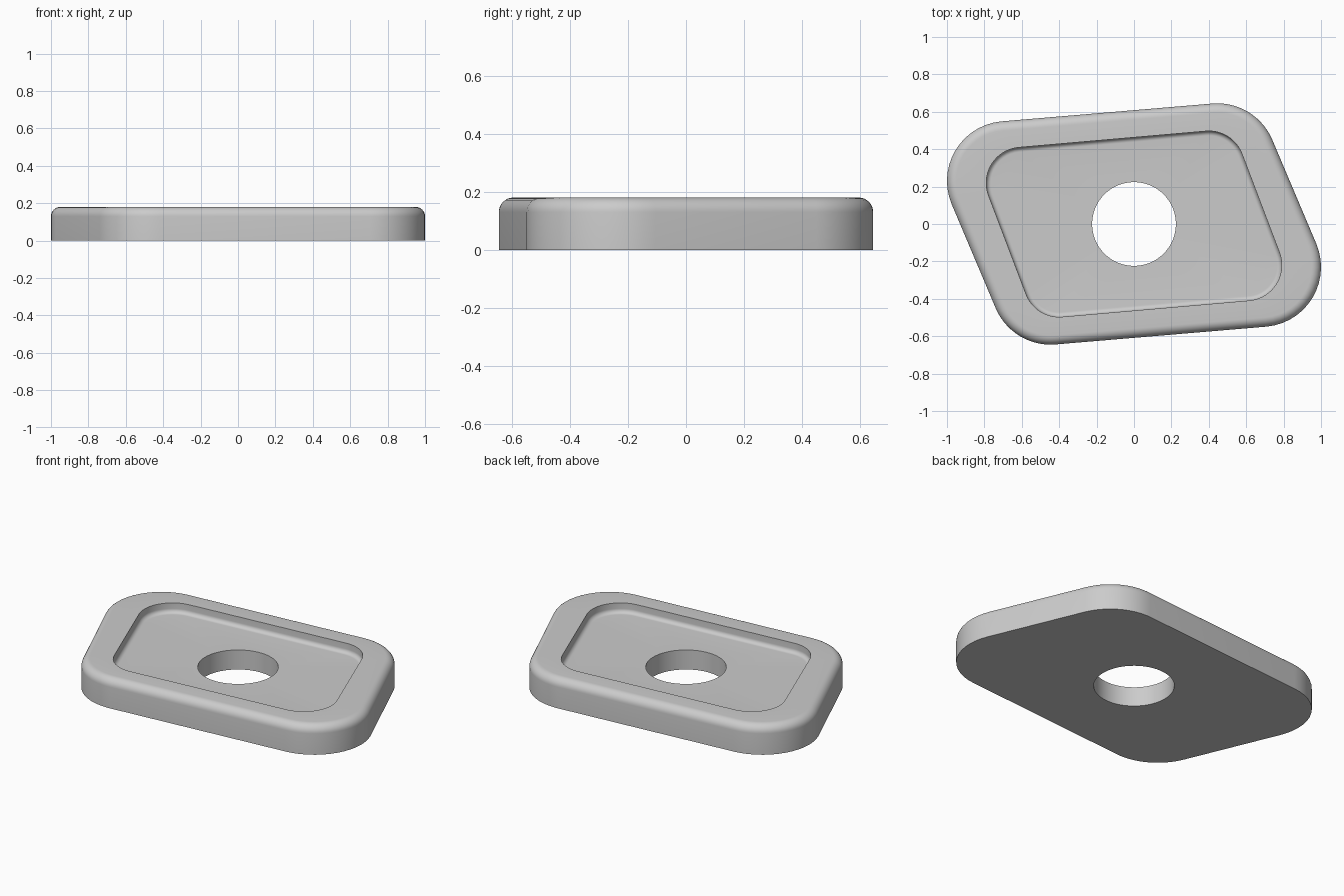
import bpy, bmesh
from math import sin, cos, pi, radians, atan2

cube = bpy.data.objects.get("Cube")
if cube:
    bpy.data.objects.remove(cube)

grey = bpy.data.materials.new("plain grey")
grey.use_nodes = True
colour = (0.6, 0.6, 0.6, 1)
grey.diffuse_color = colour
grey.node_tree.nodes["Principled BSDF"].inputs["Base Color"].default_value = colour

ARC_STEPS = 14
HEIGHT, FLOOR = 0.18, 0.12
EDGE_ROUND, POCKET_ROUND = 0.05, 0.025

# Arc centres of two corners; the other two follow by half-turn symmetry
OUTER = [(0.445, 0.325), (-0.68, 0.23)]
POCKET = [(0.40, 0.307), (-0.60, 0.22)]


def skewed_outline(corners, radius):
    """Rounded skewed rectangle, counter-clockwise."""
    centres = corners + [(-x, -y) for x, y in corners]
    points = []
    for i, (cx, cy) in enumerate(centres):
        px, py = centres[i - 1]
        nx, ny = centres[(i + 1) % 4]
        start = atan2(cy - py, cx - px) - pi / 2
        sweep = (atan2(ny - cy, nx - cx) - pi / 2 - start) % (2 * pi)
        for k in range(ARC_STEPS + 1):
            a = start + sweep * k / ARC_STEPS
            points.append((cx + radius * cos(a), cy + radius * sin(a)))
    return points


def add_ring(bm, points, z):
    return [bm.verts.new((x, y, z)) for x, y in points]


def loft(bm, rings):
    for low, high in zip(rings, rings[1:]):
        n = len(low)
        for i in range(n):
            j = (i + 1) % n
            bm.faces.new((low[i], low[j], high[j], high[i]))


def fill_between(bm, outer, inner):
    """Flat face with a hole."""
    edges = []
    for ring in (outer, inner):
        for a, b in zip(ring, ring[1:] + ring[:1]):
            edges.append(bm.edges.get((a, b)) or bm.edges.new((a, b)))
    bmesh.ops.triangle_fill(bm, edges=edges, use_beauty=True, normal=(0, 0, 1))


bm = bmesh.new()
quarter = [radians(90) * k / 8 for k in range(9)]

# Outer wall and rounded top edge
rings = [add_ring(bm, skewed_outline(OUTER, 0.32), 0)]
for a in quarter:
    radius = 0.32 - EDGE_ROUND * (1 - cos(a))
    z = HEIGHT - EDGE_ROUND * (1 - sin(a))
    rings.append(add_ring(bm, skewed_outline(OUTER, radius), z))

# Pocket wall and rounded foot
rings.append(add_ring(bm, skewed_outline(POCKET, 0.19), HEIGHT))
for a in quarter:
    radius = 0.19 - POCKET_ROUND * (1 - cos(a))
    z = FLOOR + POCKET_ROUND * (1 - sin(a))
    rings.append(add_ring(bm, skewed_outline(POCKET, radius), z))
loft(bm, rings)

# Round through hole
circle = [(0.224 * cos(2 * pi * k / 64), 0.224 * sin(2 * pi * k / 64)) for k in range(64)]
hole = [add_ring(bm, circle, 0), add_ring(bm, circle, FLOOR)]
loft(bm, hole)

# Pocket floor and underside
fill_between(bm, rings[-1], hole[1])
fill_between(bm, rings[0], hole[0])
bmesh.ops.recalc_face_normals(bm, faces=bm.faces)

mesh = bpy.data.meshes.new("plate")
bm.to_mesh(mesh)
bm.free()
mesh.materials.append(grey)
plate = bpy.data.objects.new("plate", mesh)
bpy.context.collection.objects.link(plate)
bpy.context.view_layer.objects.active = plate
plate.select_set(True)
bpy.ops.object.shade_smooth_by_angle(angle=radians(30))
